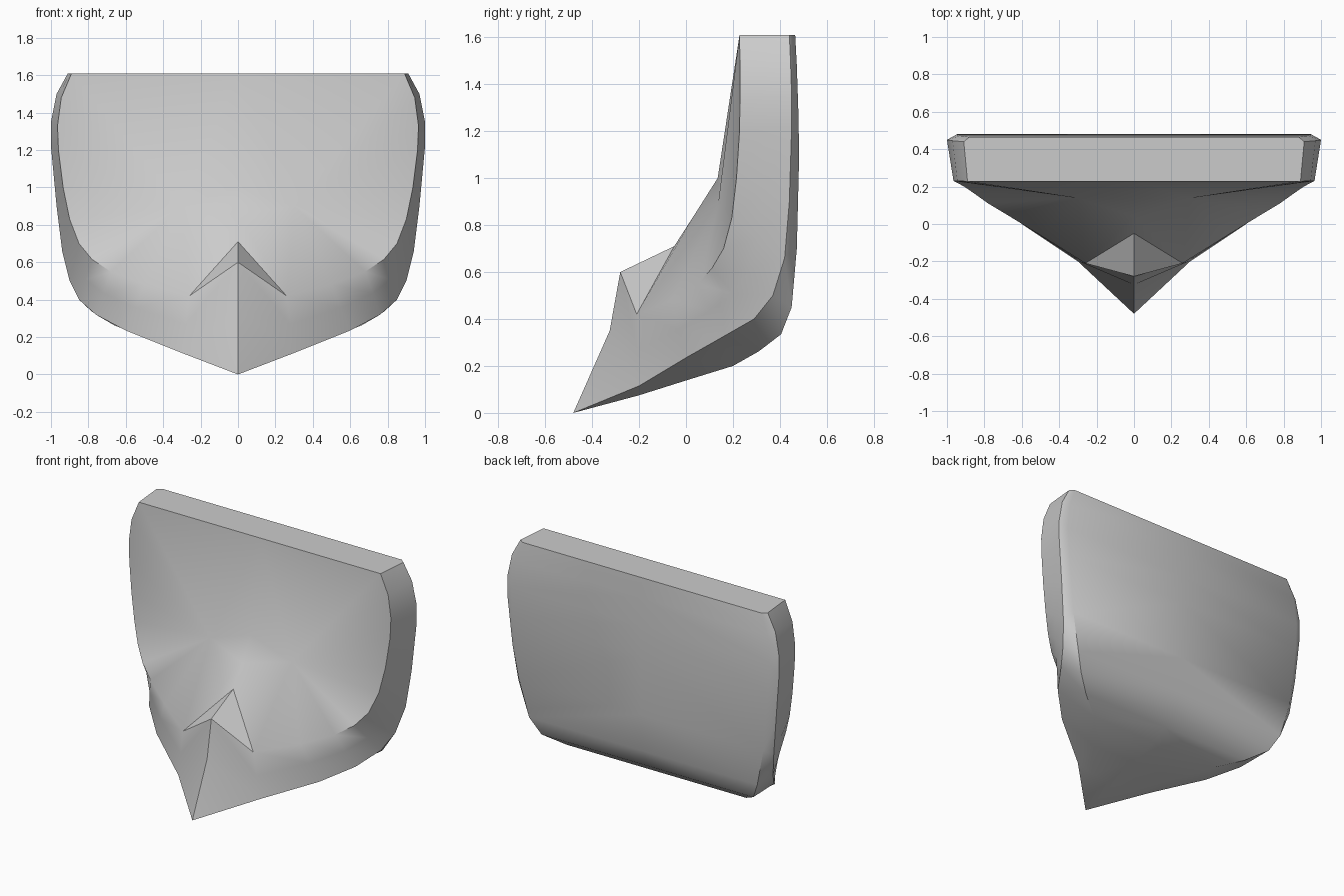
import bpy, bmesh

if "Cube" in bpy.data.objects:
    bpy.data.objects.remove(bpy.data.objects["Cube"])

# Matching loops of the right half, from the bottom tip up to the top corner
FRONT_RIM = [(0, -.28, .60), (.26, -.21, .42), (.50, -.06, .48), (.68, .05, .55),
             (.78, .11, .615), (.85, .16, .70), (.90, .195, .83), (.935, .215, 1.0),
             (.96, .228, 1.2), (.965, .23, 1.33), (.945, .23, 1.48), (.89, .228, 1.61)]
SIDE_EDGE = [(0, -.48, 0), (.30, -.20, .115), (.60, 0, .235), (.76, .15, .32),
             (.85, .29, .40), (.90, .37, .50), (.94, .42, .66), (.97, .44, .90),
             (1, .45, 1.22), (1, .45, 1.35), (.97, .445, 1.5), (.91, .44, 1.61)]
BACK_RIM = [(0, -.48, 0), (.18, -.20, .075), (.34, 0, .138), (.50, .20, .20),
            (.66, .31, .262), (.78, .405, .335), (.84, .45, .45), (.90, .472, .70),
            (.94, .482, 1.1), (.95, .478, 1.3), (.93, .472, 1.48), (.88, .465, 1.61)]

bm = bmesh.new()


def loop(points):
    return [bm.verts.new(p) for p in points]


def strip(a, b):
    for i in range(len(a) - 1):
        bm.faces.new((a[i], a[i + 1], b[i + 1], b[i]))


front, side, back = loop(FRONT_RIM), loop(SIDE_EDGE), loop(BACK_RIM)

# Outer wall, with a middle loop that hollows the prow slightly
middle = []
for i, (f, s) in enumerate(zip(front, side)):
    co = (f.co + s.co) / 2
    if i == 0:
        co = (0, -.325, .35)
    middle.append(bm.verts.new(co))
strip(front, middle)
strip(middle, side)

# Chamfer between wall and back, then back and underside across to the middle
strip(side, back)
centre = loop([(0, y, z) for x, y, z in BACK_RIM])
strip(back, centre)

# Hollow front: central ridge and a fan from the fold point
ridge = loop([(0, -.05, .71), (0, .04, .85), (0, .135, 1.0), (0, .228, 1.61)])
fold = bm.verts.new((.30, .138, .90))
fan = front[1:] + [ridge[3], ridge[2], ridge[1], front[1]]
for a, b in zip(fan, fan[1:]):
    bm.faces.new((fold, a, b))
bm.faces.new((front[0], front[1], ridge[0]))
bm.faces.new((ridge[0], front[1], ridge[1]))

# Flat top
bm.faces.new((ridge[3], front[-1], middle[-1], side[-1], back[-1], centre[-1]))

# Mirror to the left half and close the seams
bmesh.ops.remove_doubles(bm, verts=bm.verts, dist=1e-4)
half = bm.verts[:] + bm.edges[:] + bm.faces[:]
bmesh.ops.mirror(bm, geom=half, axis='X', merge_dist=1e-4)
bmesh.ops.remove_doubles(bm, verts=bm.verts, dist=1e-4)
bmesh.ops.dissolve_degenerate(bm, edges=bm.edges, dist=1e-5)
bmesh.ops.recalc_face_normals(bm, faces=bm.faces)

mesh = bpy.data.meshes.new("curved_blade")
bm.to_mesh(mesh)
bm.free()
blade = bpy.data.objects.new("curved_blade", mesh)
bpy.context.collection.objects.link(blade)

grey = bpy.data.materials.new("light_grey")
grey.diffuse_color = (.6, .6, .6, 1)
grey.use_nodes = True
grey.node_tree.nodes["Principled BSDF"].inputs["Base Color"].default_value = grey.diffuse_color
mesh.materials.append(grey)

bpy.context.view_layer.objects.active = blade
blade.select_set(True)
bpy.ops.object.shade_smooth_by_angle(angle=.7)
